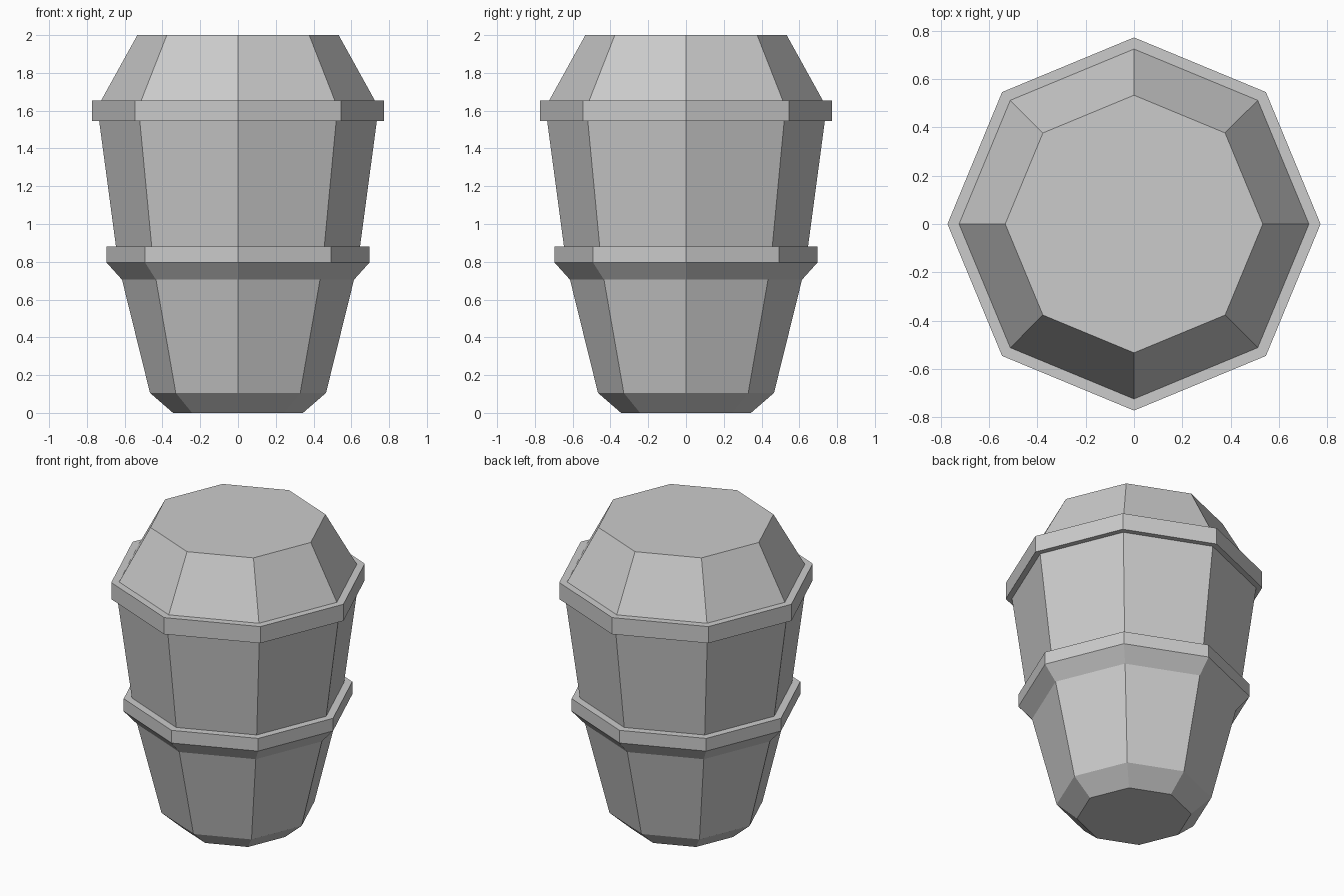
import bpy, bmesh
from math import cos, sin, tau

if "Cube" in bpy.data.objects:
    bpy.data.objects.remove(bpy.data.objects["Cube"])

SIDES = 8

# Silhouette from bottom to top: (radius, height)
PROFILE = [
    (0.344, 0.0), (0.466, 0.106),      # chamfered foot
    (0.614, 0.705),                    # tapered lower cup
    (0.696, 0.796), (0.696, 0.88),     # flared lower collar
    (0.646, 0.88), (0.735, 1.545),     # upper body
    (0.772, 1.545), (0.772, 1.655),    # upper rim band
    (0.724, 1.655), (0.533, 2.0),      # sloped lid
]


def lathe(name, profile, sides):
    """Closed faceted solid from stacked rings."""
    bm = bmesh.new()
    rings = [[bm.verts.new((r * cos(tau * i / sides), r * sin(tau * i / sides), z))
              for i in range(sides)] for r, z in profile]
    for low, high in zip(rings, rings[1:]):
        for i in range(sides):
            j = (i + 1) % sides
            bm.faces.new((low[i], low[j], high[j], high[i]))
    bm.faces.new(rings[0][::-1])
    bm.faces.new(rings[-1])
    mesh = bpy.data.meshes.new(name)
    bm.to_mesh(mesh)
    bm.free()
    obj = bpy.data.objects.new(name, mesh)
    bpy.context.collection.objects.link(obj)
    return obj


# Whole banded cup with lid as one watertight octagonal solid
lathe("banded_cup", PROFILE, SIDES)
